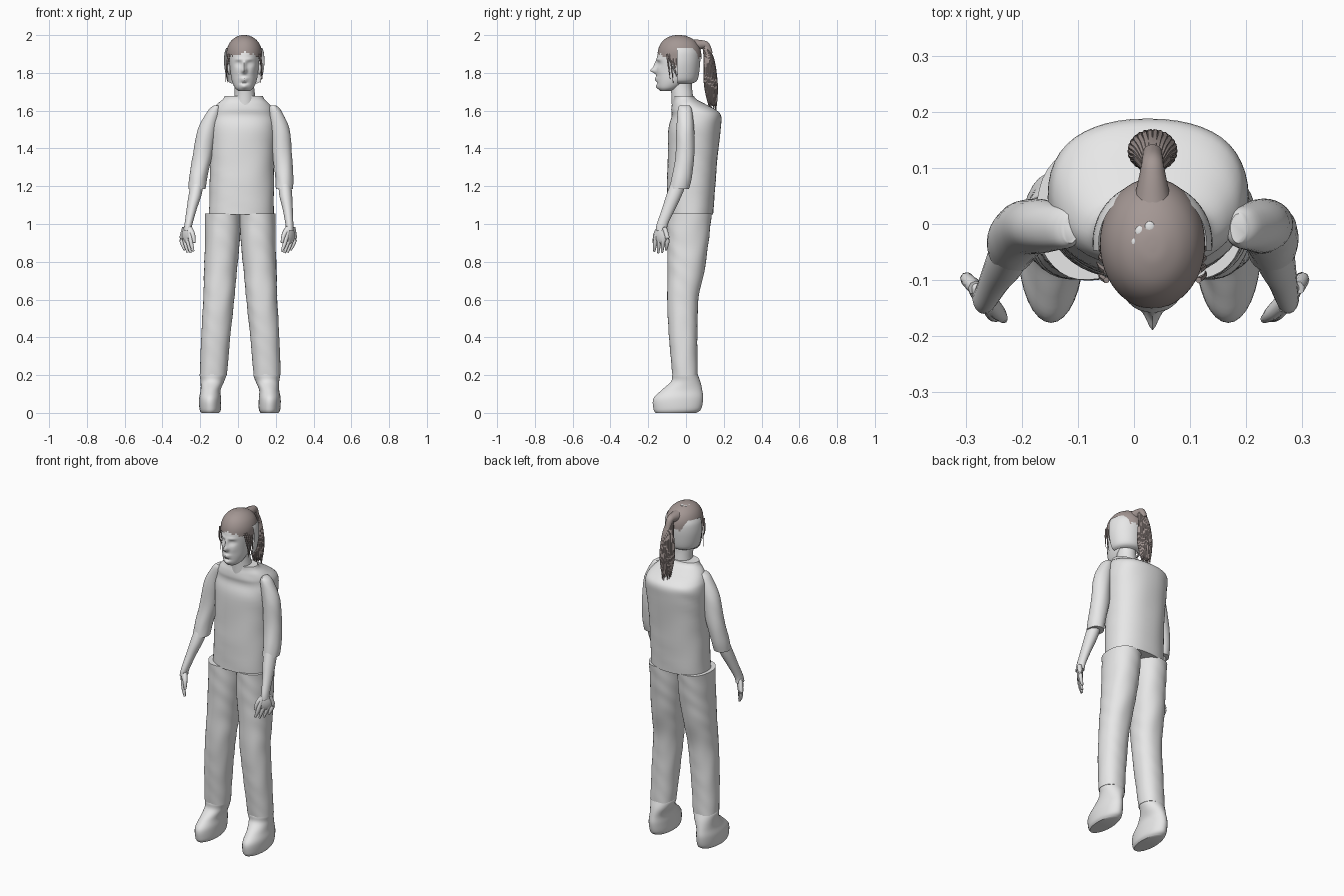
import bpy, bmesh, math, random
from mathutils import Vector, Euler

random.seed(4)
cube = bpy.data.objects.get("Cube")
if cube:
    bpy.data.objects.remove(cube, do_unlink=True)


def material(name, rgb):
    m = bpy.data.materials.new(name)
    m.use_nodes = True
    m.diffuse_color = (*rgb, 1)
    m.node_tree.nodes["Principled BSDF"].inputs["Base Color"].default_value = (*rgb, 1)
    return m


GREY = material("light grey", (0.8, 0.8, 0.8))
BROWN = material("brown hair", (0.37, 0.31, 0.295))
MID = 0.033  # head centre line


def finish(name, bm, mat):
    bmesh.ops.recalc_face_normals(bm, faces=bm.faces)
    me = bpy.data.meshes.new(name)
    bm.to_mesh(me)
    bm.free()
    me.materials.append(mat)
    ob = bpy.data.objects.new(name, me)
    bpy.context.collection.objects.link(ob)
    bpy.ops.object.select_all(action="DESELECT")
    bpy.context.view_layer.objects.active = ob
    ob.select_set(True)
    bpy.ops.object.shade_smooth_by_angle(angle=math.radians(50))
    return ob


def smooth_rings(rings, steps):
    # Catmull-Rom interpolation between cross-sections
    out = []
    for i in range(len(rings) - 1):
        a, b, c, d = (rings[min(max(i + k, 0), len(rings) - 1)] for k in (-1, 0, 1, 2))
        for s in range(steps):
            t = s / steps
            out.append([q + 0.5 * t * (r - p + t * (2 * p - 5 * q + 4 * r - e + t * (3 * (q - r) + e - p)))
                        for p, q, r, e in zip(a, b, c, d)])
    return out + [list(rings[-1])]


def loft(name, rings, mat, n=32, steps=5, power=2.0, fold=0.0, shape=None, keep=None, caps=True):
    # rings: centre x, centre y, height, half width, half depth
    bm = bmesh.new()
    loops = []
    for cx, cy, z, rx, ry in smooth_rings(rings, steps):
        loop = []
        for k in range(n):
            a = math.tau * k / n
            c, s = math.cos(a), math.sin(a)
            g = 1 + fold * math.sin(z * 45 + 3 * math.sin(a * 2 + z * 9))
            p = Vector((cx + rx * g * math.copysign(abs(c) ** (2 / power), c),
                        cy + ry * g * math.copysign(abs(s) ** (2 / power), s), z))
            loop.append(bm.verts.new(shape(p, s) if shape else p))
        loops.append(loop)
    for lo, hi in zip(loops, loops[1:]):
        for k in range(n):
            j = (k + 1) % n
            bm.faces.new((lo[k], lo[j], hi[j], hi[k]))
    if caps:
        bm.faces.new(loops[0][::-1])
        bm.faces.new(loops[-1])
    if keep:
        gone = [f for f in bm.faces if not keep(f.calc_center_median())]
        bmesh.ops.delete(bm, geom=gone, context="FACES")
    return finish(name, bm, mat)


def tube(name, points, radii, mat, n=8):
    # Tapered tube along a path
    path = smooth_rings([(*p, r) for p, r in zip(points, radii)], 5)
    bm = bmesh.new()
    loops = []
    for i, q in enumerate(path):
        here = Vector(q[:3])
        d = Vector(path[min(i + 1, len(path) - 1)][:3]) - Vector(path[max(i - 1, 0)][:3])
        rot = d.to_track_quat("Z", "Y")
        loops.append([bm.verts.new(here + rot @ Vector((q[3] * math.cos(math.tau * k / n),
                                                        q[3] * math.sin(math.tau * k / n), 0)))
                      for k in range(n)])
    for lo, hi in zip(loops, loops[1:]):
        for k in range(n):
            bm.faces.new((lo[k], lo[(k + 1) % n], hi[(k + 1) % n], hi[k]))
    bm.faces.new(loops[0][::-1])
    bm.faces.new(loops[-1])
    return finish(name, bm, mat)


def blob(name, loc, size, mat, rot=(0, 0, 0)):
    bm = bmesh.new()
    bmesh.ops.create_uvsphere(bm, u_segments=20, v_segments=12, radius=1)
    turn = Euler(rot).to_matrix()
    for v in bm.verts:
        v.co = turn @ Vector(a * b for a, b in zip(v.co, size)) + Vector(loc)
    return finish(name, bm, mat)


# Shirt body
loft("shirt", [(.018, .022, 1.05, .172, .122), (.02, .027, 1.2, .17, .128), (.022, .035, 1.35, .17, .132),
               (.025, .045, 1.5, .178, .138), (.025, .055, 1.57, .175, .132), (.027, .04, 1.605, .163, .118),
               (.028, .014, 1.635, .138, .088), (.03, -.006, 1.66, .11, .062), (.03, -.012, 1.678, .1, .055)],
     GREY, n=48, power=2.3, fold=.005)

# Limbs: authored for the right side, reflected for the left
ARM = [(-.113, -.008, 1.628, .014, .026), (-.125, -.006, 1.6, .034, .038), (-.163, -.004, 1.5, .05, .047),
       (-.189, -.006, 1.36, .051, .05), (-.21, -.022, 1.25, .048, .053), (-.217, -.036, 1.185, .045, .052)]
FOREARM = [(-.215, -.038, 1.22, .034, .042), (-.228, -.064, 1.15, .034, .041), (-.245, -.092, 1.08, .027, .035),
           (-.262, -.125, 1, .021, .03), (-.268, -.13, .965, .02, .03)]
LEG = [(-.08, .018, 1.055, .095, .118), (-.083, .01, .9, .092, .109), (-.093, 0, .75, .087, .097),
       (-.102, -.017, .6, .082, .083), (-.118, -.015, .4, .077, .075), (-.13, -.005, .2, .071, .067)]
SHOE = [(-.147, -.053, 0, .047, .108), (-.147, -.046, .02, .057, .126), (-.148, -.041, .075, .058, .132),
        (-.145, -.022, .12, .053, .108), (-.136, -.002, .165, .062, .078), (-.132, -.005, .2, .071, .068),
        (-.132, -.005, .215, .066, .062)]

for side in ("right", "left"):
    def place(p, shift=None, side=side):
        if side == "right":
            return tuple(p)
        m = (p[2] - .9) * .1 if shift is None else shift
        return (m - p[0], *p[1:])

    loft(side + "_sleeve", [place(r) for r in ARM], GREY, fold=.012)
    loft(side + "_forearm", [place(r) for r in FOREARM], GREY, n=24)
    loft(side + "_trouser_leg", [place(r, .024) for r in LEG], GREY, n=36, steps=8, power=2.2, fold=.01)
    loft(side + "_shoe", [place(r, .02) for r in SHOE], GREY)

    # Hand with palm, fingers and thumb
    flip = 1 if side == "right" else -1
    blob(side + "_palm", place((-.27, -.13, .945)), (.017, .043, .05), GREY, (0, 0, flip * .62))
    for i in range(4):
        t = i / 3
        x, y = -.298 + .046 * t, -.098 - .062 * t
        low = .868 - .022 * math.sin(math.pi * (t * .7 + .1))
        tube(f"{side}_finger_{i + 1}",
             [place((-.268 + (x + .268) * .5, -.13 + (y + .13) * .5, .98)), place((x, y, .925)),
              place((x + .006, y - .004, .89)), place((x + .016, y - .008, low))],
             (.013, .012, .011, .006), GREY)
    tube(side + "_thumb", [place((-.262, -.135, .985)), place((-.24, -.16, .945)), place((-.232, -.17, .9))],
         (.016, .013, .007), GREY)

# Neck
loft("neck", [(MID + .003, -.015, 1.62, .062, .06), (MID + .003, -.02, 1.68, .055, .057),
              (MID, -.025, 1.73, .052, .056), (MID, -.025, 1.79, .052, .056)], GREY)

# Head, with facial relief: sideways offset, height, spread x, spread z, depth
RELIEF = [(0, 1.812, .013, .014, -.03), (0, 1.838, .009, .024, -.014), (.03, 1.848, .017, .012, .014),
          (.031, 1.847, .011, .006, -.007), (.03, 1.872, .022, .007, -.005), (0, 1.771, .02, .006, -.009),
          (0, 1.761, .017, .005, -.008), (0, 1.745, .02, .005, .006), (0, 1.728, .018, .012, -.008),
          (.04, 1.81, .018, .02, -.004)]


def face(p, s):
    if s < 0:
        for dx, z, sx, sz, depth in RELIEF:
            p.y += depth * -s * math.exp(-((abs(p.x - MID) - dx) / sx) ** 2 - ((p.z - z) / sz) ** 2)
    return p


loft("head", [(MID, -.105, 1.704, .03, .03), (MID, -.09, 1.722, .05, .06), (MID, -.066, 1.76, .066, .09),
              (MID, -.05, 1.81, .074, .106), (MID, -.042, 1.87, .08, .113), (MID, -.04, 1.92, .08, .104),
              (MID, -.04, 1.96, .064, .08), (MID, -.04, 1.984, .036, .047), (MID, -.04, 1.99, .006, .008)],
     GREY, n=80, steps=9, shape=face)
for s in (-1, 1):
    blob("left_ear" if s > 0 else "right_ear", (MID + s * .08, -.05, 1.82), (.009, .017, .03), GREY, (.2, 0, s * .4))

# Plain shell around the back of the head
loft("head_back_shell", [(MID, -.035, 1.745, .07, .07), (MID, -.033, 1.765, .092, .095),
                         (MID, -.033, 1.84, .106, .107), (MID, -.033, 1.9, .105, .108),
                         (MID, -.035, 1.932, .096, .1)],
     GREY, n=48, caps=False, keep=lambda c: c.y > -.045)


# Hair cap with a ragged hairline
def hairline(c):
    if c.y < -.095:
        low = 1.905 - .2 * abs(c.x - MID)
    elif c.y < -.04:
        low = 1.83 + (c.y + .04) * -.6
    else:
        low = 1.88
    return c.z > low + random.uniform(-.008, .008)


loft("hair_cap", [(MID, -.035, 1.78, .088, .108), (MID, -.035, 1.86, .091, .116), (MID, -.035, 1.915, .093, .114),
                  (MID, -.036, 1.955, .08, .098), (MID, -.038, 1.982, .056, .07), (MID, -.04, 1.997, .026, .032),
                  (MID, -.04, 2, .004, .005)],
     BROWN, n=64, steps=5, keep=hairline)

# Bare patch on the crown
for i in range(5):
    a = math.pi * i / 4
    blob(f"crown_patch_{i + 1}", (MID - .005 + .024 * math.cos(a), -.032 + .027 * math.sin(a),
                                  1.994 - .003 * abs(math.cos(a))), (.009, .01, .004), GREY)

# Loose strands beside the face
for s in (-1, 1):
    for i in range(4):
        y = -.1 + .016 * i
        tube(f"{'left' if s > 0 else 'right'}_loose_strand_{i + 1}",
             [(MID + s * .082, y, 1.9), (MID + s * .093, y + .008, 1.83),
              (MID + s * random.uniform(.08, .1), y + .016, random.uniform(1.745, 1.79))],
             (.006, .004, .001), BROWN, n=5)

# Ponytail: tied root, full core and fanned strands
tube("ponytail_root", [(MID, .04, 1.945), (MID, .085, 1.95), (MID, .108, 1.943), (MID, .125, 1.9)],
     (.034, .024, .02, .018), BROWN, n=14)
loft("ponytail_core", [(MID, .145, 1.625, .008, .008), (MID, .136, 1.68, .024, .024), (MID, .13, 1.77, .032, .03),
                       (MID, .122, 1.86, .025, .022), (MID, .112, 1.93, .016, .016)], BROWN, n=20)
for i in range(26):
    a = math.tau * i / 26
    c, s = math.cos(a), math.sin(a)
    tube(f"ponytail_strand_{i + 1}",
         [(MID + .012 * c, .1 + .01 * s, 1.95), (MID + .027 * c, .122 + .022 * s, 1.87),
          (MID + .038 * c, .13 + .031 * s, 1.76), (MID + .031 * c, .136 + .026 * s, 1.68),
          (MID + .022 * c, .143 + .016 * s, random.uniform(1.595, 1.64))],
         (.005, .007, .007, .006, .001), BROWN, n=6)
